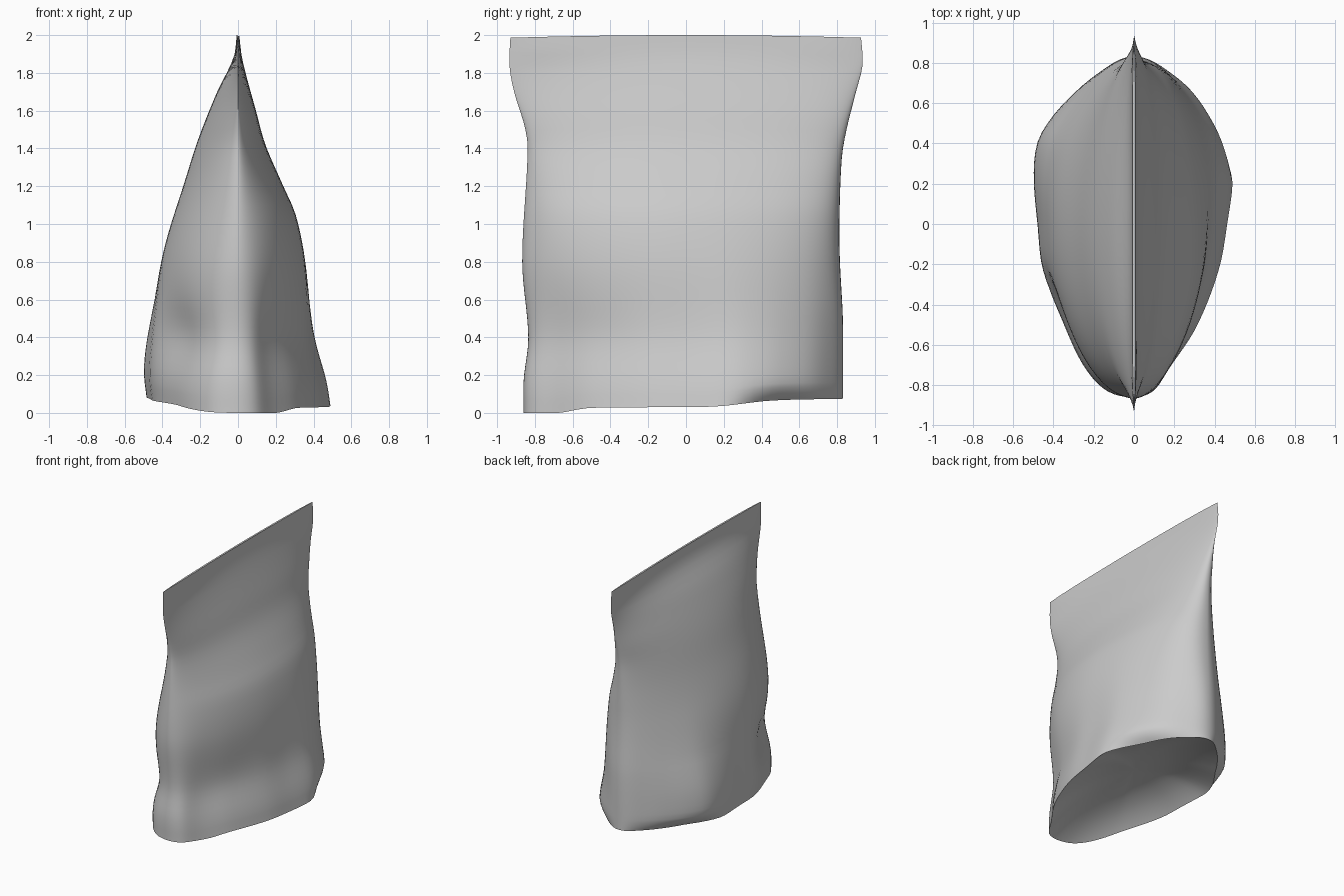
import bpy, bmesh, math

if "Cube" in bpy.data.objects:
    bpy.data.objects.remove(bpy.data.objects["Cube"])


def curve(xs, ys, x):
    """Smooth (cubic Hermite) interpolation through a few key points."""
    if x <= xs[0]:
        return ys[0]
    if x >= xs[-1]:
        return ys[-1]
    i = max(j for j in range(len(xs) - 1) if xs[j] <= x)

    def slope(j):
        a, b = max(j - 1, 0), min(j + 1, len(xs) - 1)
        return (ys[b] - ys[a]) / (xs[b] - xs[a])
    h = xs[i + 1] - xs[i]
    u = (x - xs[i]) / h
    return ((2*u**3 - 3*u**2 + 1) * ys[i] + (u**3 - 2*u**2 + u) * h * slope(i)
            + (3*u**2 - 2*u**3) * ys[i + 1] + (u**3 - u**2) * h * slope(i + 1))


def ramp(a, b, x):
    """Smooth 0-1 step between a and b."""
    u = min(1, max(0, (x - a) / (b - a)))
    return u * u * (3 - 2 * u)


# Front-view half widths and side-view edges by height
ZL = [0, .15, .35, .7, .9, 1.2, 1.45, 1.7, 1.83, 1.9, 2]
WL = [.485, .498, .485, .43, .385, .29, .21, .11, .045, .018, .007]
ZR = [0, .13, .4, .8, 1.05, 1.2, 1.42, 1.6, 1.8, 1.9, 2]
WR = [.49, .47, .405, .36, .305, .24, .145, .095, .04, .018, .007]
ZF = [0, .17, .4, .8, 1.4, 1.52, 1.7, 1.85, 2]
YF = [-.86, -.86, -.835, -.867, -.838, -.855, -.91, -.935, -.93]
ZB = [0, .5, .8, 1, 1.35, 1.5, 1.7, 1.85, 2]
YB = [.832, .83, .815, .812, .825, .85, .90, .935, .927]

# Plan outline of the filled base, front to back, for each side
T = [-1, -.97, -.82, -.58, -.25, 0, .3, .5, .65, .8, .93, 1]
SHAPE_R = [0, .18, .37, .64, .86, .94, 1, .92, .79, .60, .32, 0]
SHAPE_L = [0, .25, .51, .71, .91, .96, 1, .96, .81, .57, .29, 0]
ANG = [math.acos(-t) for t in T]

# Uneven height of the bottom rim
RIM_T = [-1, -.95, -.78, -.6, -.2, .2, .55, 1]
RIM_R = [0, 0, 0, .025, .03, .034, .065, .075]
RIM_L = [0, .005, .025, .045, .065, .08, .08, .075]

N = 48


def ring_point(k, z):
    right = k < N
    a = math.pi * (k if right else 2 * N - k) / N
    t = -math.cos(a)
    base = curve(ANG, SHAPE_R if right else SHAPE_L, a)
    # Full lens section, fullest at the back right, pinching near the seal
    full = right and t > 0
    power = (.40 if full else .58) + (.15 if full else .3) * ramp(1.5, 1.85, z)
    lens = max(0, 1 - t * t) ** power
    m = ramp(.15, 1.1, z)
    if z > 1.85:
        s = min(1, (z - 1.85) / .08)
        lens = lens * (1 - s) + s * max(0, 1 - t ** 8)
    w = curve(ZR, WR, z) if right else -curve(ZL, WL, z)
    x = w * (base * (1 - m) + lens * m)
    # Lower front is drawn in slightly above the rim
    dip = math.exp(-((z - .38) / .2) ** 2) * ramp(.2, .75, -t)
    x *= 1 - (.05 if right else .18) * dip
    # Bottom edge rounds under towards the back
    if z < .12 and t > 0:
        x *= 1 - .2 * (1 - z / .12) ** 2 * ramp(.25, .65, t)
    f, b = curve(ZF, YF, z), curve(ZB, YB, z)
    y = (f + b) / 2 + t * (b - f) / 2
    rim = curve(RIM_T, RIM_R if right else RIM_L, t)
    zz = z + rim * max(0, 1 - z / .6) - .014 * t * t * max(0, z - 1.7) / .3
    return x, y, zz


bm = bmesh.new()
rings = []

# Recessed bottom gusset, from the centre out to the rim
for r in (.02, .2, .4, .55, .7, .8, .88, .94, .98):
    ring = []
    for k in range(2 * N):
        x, y, z = ring_point(k, 0)
        z = z * r + .035 * (1 - r) + .16 * (1 - r ** 2.5)
        ring.append(bm.verts.new((x * r, y * r, z)))
    rings.append(ring)

# Pouch wall up to the flat top seal
levels = [0, .012, .03, .05, .075] + [.05 * i for i in range(2, 40)] + [1.985, 2]
for z in levels:
    rings.append([bm.verts.new(ring_point(k, z)) for k in range(2 * N)])

for lo, hi in zip(rings, rings[1:]):
    for k in range(2 * N):
        j = (k + 1) % (2 * N)
        bm.faces.new((lo[k], lo[j], hi[j], hi[k]))
bm.faces.new(rings[0][::-1])
bm.faces.new(rings[-1])
bmesh.ops.recalc_face_normals(bm, faces=bm.faces)

mesh = bpy.data.meshes.new("stand_up_pouch")
bm.to_mesh(mesh)
bm.free()
pouch = bpy.data.objects.new("stand_up_pouch", mesh)
bpy.context.collection.objects.link(pouch)
bpy.context.view_layer.objects.active = pouch
pouch.select_set(True)
bpy.ops.object.shade_smooth_by_angle(angle=math.radians(50))
